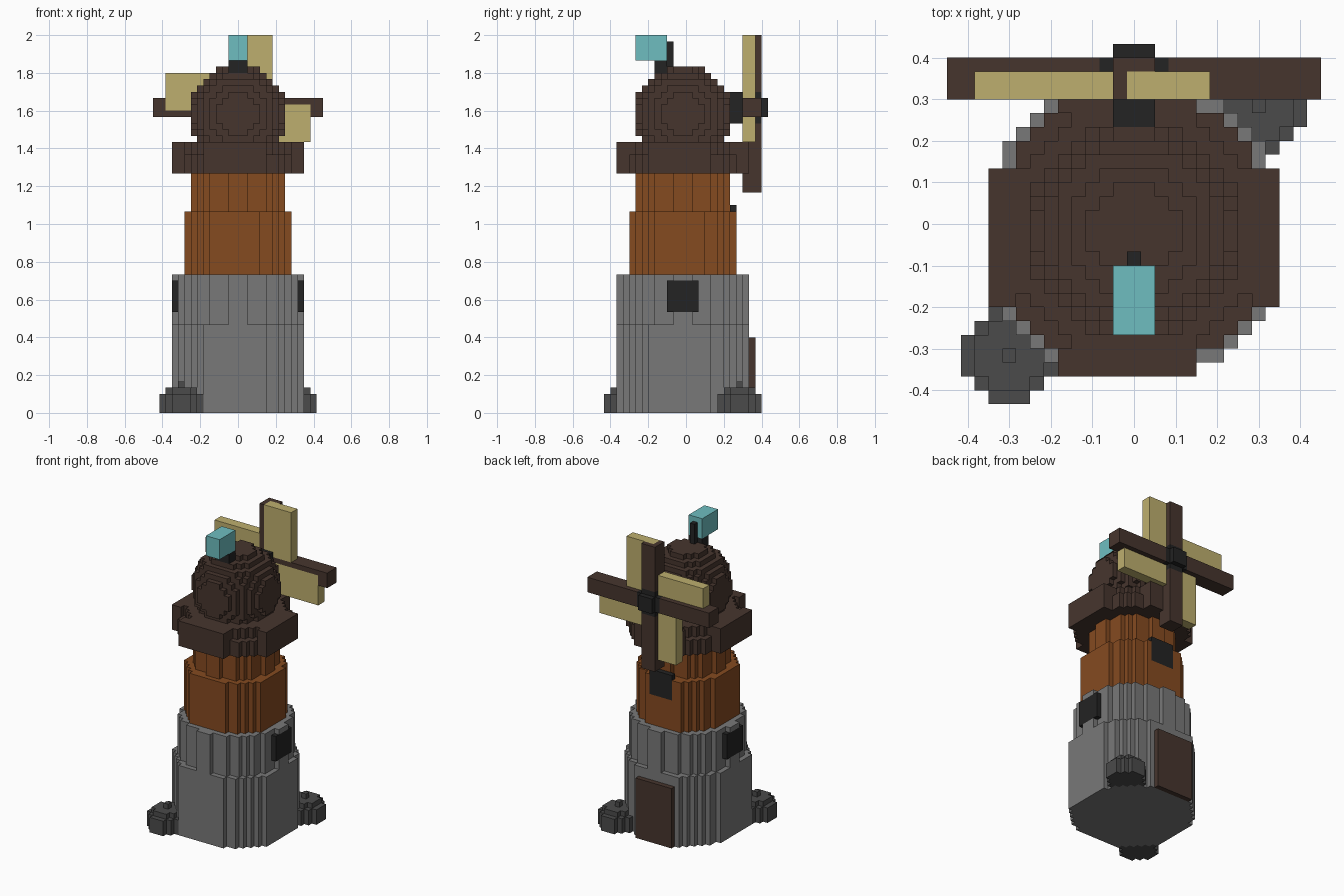
import bpy
import bmesh
from mathutils import Vector

cube = bpy.data.objects.get("Cube")
if cube:
    bpy.data.objects.remove(cube, do_unlink=True)

V = 1 / 30          # block size
cells = {}          # (i, j, k) -> part name; later parts replace earlier ones


def box(part, i, j, k):
    """Fill an inclusive range of blocks on each axis."""
    for a in range(i[0], i[1] + 1):
        for b in range(j[0], j[1] + 1):
            for c in range(k[0], k[1] + 1):
                cells[a, b, c] = part


def disc(part, r2, k, centre=(0, 0)):
    """Stack of round layers; r2 is the squared radius in blocks."""
    n = int(r2 ** 0.5) + 1
    for a in range(-n, n + 1):
        for b in range(-n, n + 1):
            if a * a + b * b <= r2:
                x, y = a + centre[0], b + centre[1]
                box(part, (x, x), (y, y), k)


def side_panels(part, inner, outer, span, k):
    """Flat panels on all four sides of a round layer."""
    for near, far in ((-outer, -inner), (inner, outer)):
        box(part, (near, far), span, k)
        box(part, span, (near, far), k)


# Stone base
disc("stone_base", 120, (0, 13))
side_panels("stone_base", 10, 10, (-5, 4), (0, 13))
disc("stone_base", 102, (14, 21))

# Wooden tower
disc("wooden_tower", 79, (22, 31))
side_panels("wooden_tower", 8, 8, (-4, 3), (22, 31))
disc("wooden_tower", 52, (32, 37))

# Roof eaves
disc("roof_eaves", 102, (38, 40))
disc("roof_eaves", 82, (41, 42))
side_panels("roof_eaves", 9, 10, (-5, 4), (38, 42))

# Roof dome
for h in range(-4, 8):
    disc("roof_dome", 60 - h * h, (47 + h, 47 + h))

# Windows and door
for x in (-10, 10):
    box("side_windows", (x, x), (-2, 2), (16, 20))
box("back_window", (-2, 2), (8, 8), (28, 32))
box("door", (-4, 3), (11, 11), (0, 11))

# Boulders at two corners
for c in ((-9, -9), (9, 9)):
    for r2, k in ((10, (0, 2)), (5, (3, 3)), (0, (4, 4))):
        n = 3
        for a in range(-n, n + 1):
            for b in range(-n, n + 1):
                for z in range(k[0], k[1] + 1):
                    if a * a + b * b <= r2:
                        cells.setdefault((c[0] + a, c[1] + b, z), "boulders")

# Sail arms, shaft and hub
box("sail_arms", (-13, 13), (10, 12), (47, 49))
box("sail_arms", (-1, 1), (10, 12), (35, 59))
box("sail_shaft", (-1, 1), (8, 9), (46, 50))
for a in range(-2, 3):
    for h in range(-2, 3):
        if a * a + h * h <= 5:
            cells[a, 12, 48 + h] = "sail_hub"
box("sail_hub", (-1, 1), (13, 13), (47, 49))

# Sail cloths, one quarter turn apart
for i, k in (((0, 5), (50, 59)), ((-5, 0), (37, 46)),
             ((-11, -2), (48, 53)), ((2, 11), (43, 48))):
    box("sail_cloths", i, (10, 11), k)

# Roof vane
box("vane_post", (-1, 1), (-4, -3), (54, 55))
box("vane_post", (0, 0), (-2, -2), (54, 58))
box("vane_flag", (-1, 1), (-7, -3), (56, 59))


def material(name, color):
    m = bpy.data.materials.new(name)
    m.use_nodes = True
    m.diffuse_color = (*color, 1)
    bsdf = next(n for n in m.node_tree.nodes if n.type == "BSDF_PRINCIPLED")
    bsdf.inputs["Base Color"].default_value = (*color, 1)
    return m


stone = material("grey_stone", (0.19, 0.19, 0.19))
rock = material("dark_rock", (0.07, 0.07, 0.07))
wood = material("orange_wood", (0.235, 0.069, 0.0144))
brown = material("dark_brown", (0.062, 0.036, 0.027))
black = material("black_iron", (0.017, 0.017, 0.017))
cloth = material("cream_cloth", (0.515, 0.429, 0.156))
teal = material("teal_flag", (0.156, 0.515, 0.527))
PARTS = {
    "stone_base": stone, "boulders": rock, "wooden_tower": wood,
    "roof_eaves": brown, "roof_dome": brown, "door": brown, "sail_arms": brown,
    "side_windows": black, "back_window": black, "sail_shaft": black,
    "sail_hub": black, "vane_post": black,
    "sail_cloths": cloth, "vane_flag": teal,
}


def build(part, mat):
    """Turn the exposed sides of a part's blocks into a mesh."""
    bm = bmesh.new()
    for cell, owner in cells.items():
        if owner != part:
            continue
        # Blocks are centred on x and offset half a block on y
        centre = Vector((cell[0], cell[1] - 0.5, cell[2] + 0.5)) * V
        for axis in range(3):
            for sign in (-1, 1):
                step = [0, 0, 0]
                step[axis] = sign
                if tuple(c + s for c, s in zip(cell, step)) in cells:
                    continue
                n = Vector(step)
                u = Vector((0, 0, 0))
                u[(axis + 1) % 3] = 1
                w = n.cross(u)
                corners = (-u - w, u - w, u + w, w - u)
                bm.faces.new([bm.verts.new(centre + (n + c) * V / 2) for c in corners])
    bmesh.ops.remove_doubles(bm, verts=bm.verts, dist=V / 100)
    mesh = bpy.data.meshes.new(part)
    bm.to_mesh(mesh)
    bm.free()
    mesh.materials.append(mat)
    bpy.context.collection.objects.link(bpy.data.objects.new(part, mesh))


for part, mat in PARTS.items():
    build(part, mat)
